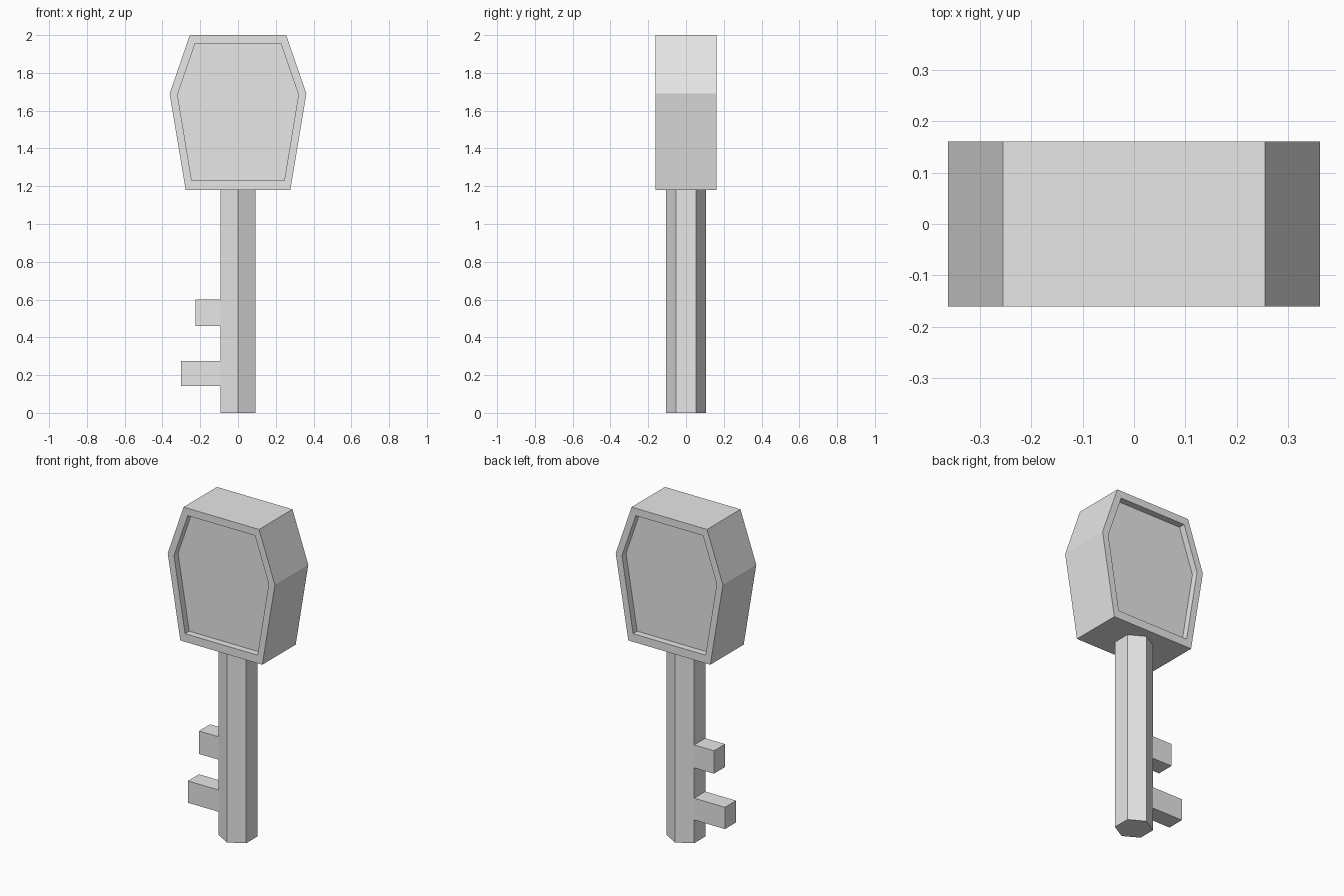
import bpy
import bmesh
import math

cube = bpy.data.objects.get("Cube")
if cube:
    bpy.data.objects.remove(cube, do_unlink=True)

grey = bpy.data.materials.new("plain grey")
grey.use_nodes = True
colour = (0.8, 0.8, 0.8, 1)
grey.diffuse_color = colour
grey.node_tree.nodes["Principled BSDF"].inputs["Base Color"].default_value = colour


def add_object(name, bm):
    bmesh.ops.recalc_face_normals(bm, faces=bm.faces)
    mesh = bpy.data.meshes.new(name)
    bm.to_mesh(mesh)
    bm.free()
    mesh.materials.append(grey)
    obj = bpy.data.objects.new(name, mesh)
    bpy.context.collection.objects.link(obj)
    return obj


def add_box(name, low, high):
    bm = bmesh.new()
    bmesh.ops.create_cube(bm, size=1)
    for v in bm.verts:
        for i in range(3):
            v.co[i] = low[i] if v.co[i] < 0 else high[i]
    return add_object(name, bm)


def mirrored_ring(bm, half, y):
    """Closed outline from a right-hand profile of (x, z) points."""
    outline = half + [(-x, z) for x, z in reversed(half)]
    return [bm.verts.new((x, y, z)) for x, z in outline]


def bridge(bm, a, b):
    for i in range(len(a)):
        j = (i + 1) % len(a)
        bm.faces.new((a[i], a[j], b[j], b[i]))


# Key head: six-sided slab with a sunken panel on the front and back
outer = [(0.277, 1.18), (0.362, 1.69), (0.255, 2.0)]
inner = [(0.245, 1.23), (0.32, 1.685), (0.227, 1.955)]
half_depth, recess = 0.161, 0.04
bm = bmesh.new()
rims = []
for side in (-1, 1):
    rim = mirrored_ring(bm, outer, side * half_depth)
    lip = mirrored_ring(bm, inner, side * half_depth)
    floor = mirrored_ring(bm, inner, side * (half_depth - recess))
    bridge(bm, rim, lip)
    bridge(bm, lip, floor)
    bm.faces.new(floor)
    rims.append(rim)
bridge(bm, *rims)
add_object("key_head", bm)

# Shaft: hexagonal rod with a corner facing forward
radius, shaft_top = 0.107, 1.18
bm = bmesh.new()
rings = []
for z in (0, shaft_top):
    angles = [math.radians(30 + 60 * i) for i in range(6)]
    ring = [bm.verts.new((radius * math.cos(a), radius * math.sin(a), z)) for a in angles]
    bm.faces.new(ring)
    rings.append(ring)
bridge(bm, *rings)
add_object("key_shaft", bm)

# Teeth: two bars as wide as the flat side of the shaft
flat_x, tooth_y = -0.0926, 0.0535
for name, tip, bottom, top in (("upper_tooth", -0.226, 0.46, 0.6),
                               ("lower_tooth", -0.301, 0.142, 0.275)):
    add_box(name, (tip, -tooth_y, bottom), (flat_x, tooth_y, top))
